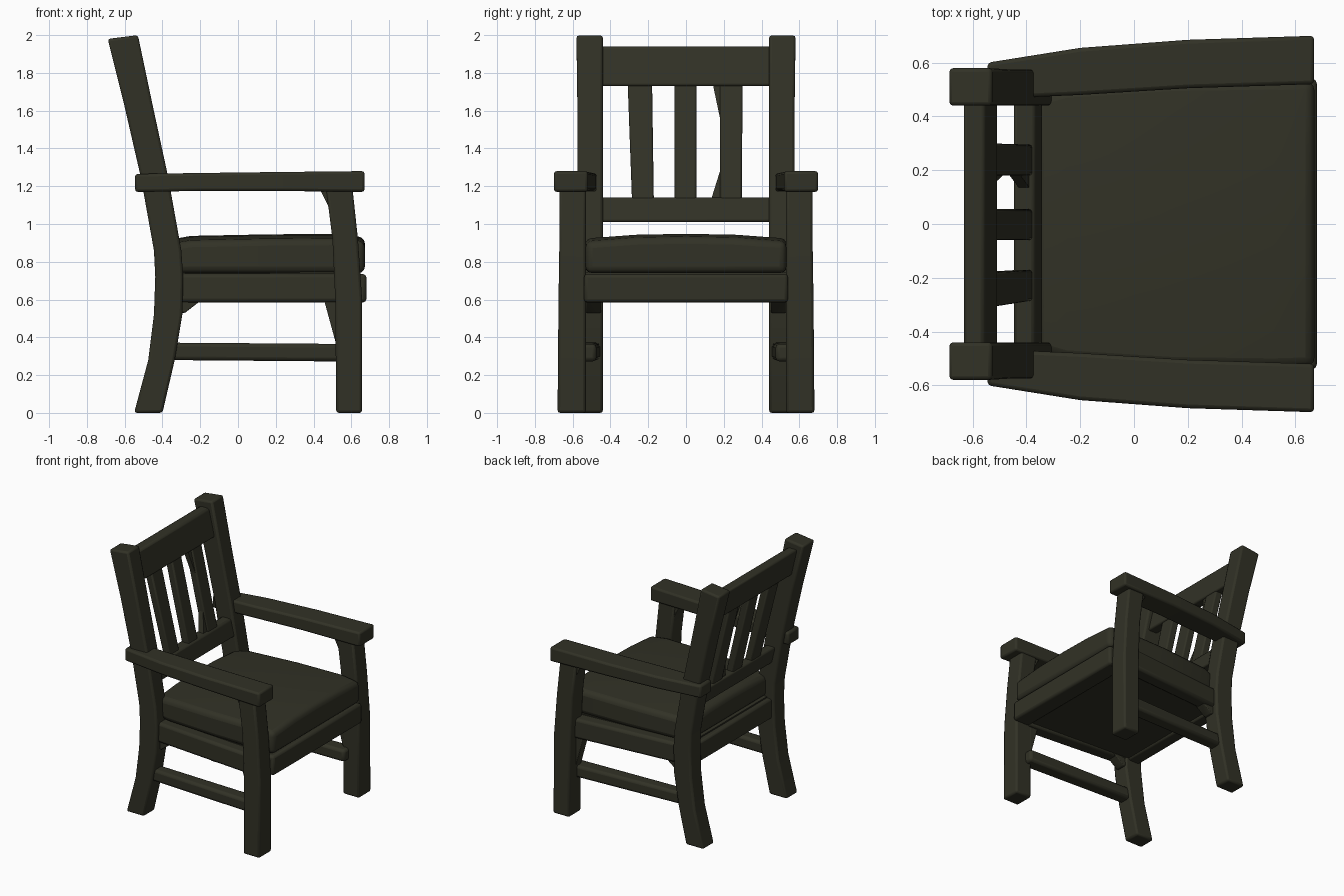
import bpy
import bmesh

if "Cube" in bpy.data.objects:
    bpy.data.objects.remove(bpy.data.objects["Cube"])

wood = bpy.data.materials.new("dark olive wood")
wood.diffuse_color = (0.031, 0.031, 0.019, 1.0)
wood.use_nodes = True
wood.node_tree.nodes["Principled BSDF"].inputs["Base Color"].default_value = wood.diffuse_color


def loft(name, sections, bevel=0.014, segments=2, mirror=False):
    """Skin a closed solid through rings of equal point count."""
    bm = bmesh.new()
    rings = [[bm.verts.new(p) for p in ring] for ring in sections]
    n = len(rings[0])
    for a, b in zip(rings, rings[1:]):
        for i in range(n):
            j = (i + 1) % n
            bm.faces.new((a[i], a[j], b[j], b[i]))
    bm.faces.new(rings[0])
    bm.faces.new(rings[-1])
    bmesh.ops.recalc_face_normals(bm, faces=bm.faces[:])
    mesh = bpy.data.meshes.new(name)
    bm.to_mesh(mesh)
    bm.free()
    mesh.materials.append(wood)
    obj = bpy.data.objects.new(name, mesh)
    bpy.context.collection.objects.link(obj)
    if bevel:
        mod = obj.modifiers.new("soft edges", 'BEVEL')
        mod.width, mod.segments = bevel, segments
        mod.limit_method, mod.angle_limit = 'ANGLE', 0.6
    if mirror:
        mod = obj.modifiers.new("other side", 'MIRROR')
        mod.use_axis = (False, True, False)
    bpy.ops.object.select_all(action='DESELECT')
    obj.select_set(True)
    bpy.context.view_layer.objects.active = obj
    bpy.ops.object.shade_smooth_by_angle(angle=0.7)
    return obj


def post_ring(x0, x1, y0, y1, z0, z1=None):
    z1 = z0 if z1 is None else z1
    return [(x0, y0, z0), (x1, y0, z1), (x1, y1, z1), (x0, y1, z0)]


def beam_ring(x, y0, y1, z0, z1):
    return [(x, y0, z0), (x, y1, z0), (x, y1, z1), (x, y0, z1)]


def across(name, profile, half, **kw):
    """Extrude an x-z profile across the chair's width."""
    return loft(name, [[(x, y, z) for x, z in profile] for y in (-half, half)], **kw)


def back_x(z):
    """Centre line of the leaning back."""
    return -0.44 - 0.233 * (z - 1.27)


# curved back posts and legs
loft("back_post", [
    post_ring(-0.55, -0.40, 0.44, 0.575, 0.0),
    post_ring(-0.475, -0.335, 0.44, 0.575, 0.28),
    post_ring(-0.445, -0.295, 0.44, 0.575, 0.52),
    post_ring(-0.438, -0.29, 0.44, 0.575, 0.72),
    post_ring(-0.445, -0.30, 0.44, 0.575, 0.86),
    post_ring(-0.515, -0.37, 0.44, 0.575, 1.25),
    post_ring(-0.60, -0.45, 0.44, 0.575, 1.62),
    post_ring(-0.69, -0.53, 0.44, 0.58, 1.98, 2.0),
], mirror=True)

# front legs
loft("front_leg", [
    post_ring(0.52, 0.657, 0.53, 0.68, 0.0),
    post_ring(0.515, 0.657, 0.53, 0.675, 0.60),
    post_ring(0.50, 0.635, 0.53, 0.67, 0.92),
    post_ring(0.465, 0.605, 0.53, 0.67, 1.20),
], mirror=True)

# armrests, widening and bowing outwards to the front
loft("armrest", [
    beam_ring(-0.545, 0.465, 0.60, 1.17, 1.265),
    beam_ring(-0.20, 0.48, 0.655, 1.175, 1.27),
    beam_ring(0.20, 0.505, 0.685, 1.175, 1.275),
    beam_ring(0.67, 0.52, 0.70, 1.17, 1.28),
], mirror=True)

# side rails and stretchers
loft("side_rail", [
    beam_ring(-0.36, 0.44, 0.54, 0.585, 0.737),
    beam_ring(0.56, 0.50, 0.62, 0.585, 0.737),
], bevel=0.02, mirror=True)
loft("side_stretcher", [
    beam_ring(-0.40, 0.455, 0.55, 0.28, 0.372),
    beam_ring(0.57, 0.475, 0.59, 0.272, 0.365),
], bevel=0.02, mirror=True)

# small corner braces
for label, pts, ya, yb in (
    ("back_brace", [(-0.32, 0.53), (-0.28, 0.53), (-0.19, 0.60), (-0.32, 0.60)], 0.45, 0.53),
    ("front_brace", [(0.53, 0.35), (0.53, 0.60), (0.455, 0.60), (0.515, 0.38)], 0.53, 0.60),
    ("arm_brace", [(0.50, 1.04), (0.50, 1.19), (0.43, 1.19), (0.475, 1.10)], 0.54, 0.65),
):
    loft(label, [[(x, y, z) for x, z in pts] for y in (ya, yb)], bevel=0.005, mirror=True)

# front and back seat rails, seat board
across("front_rail", [(0.54, 0.585), (0.68, 0.585), (0.68, 0.735), (0.54, 0.735)],
       0.54, bevel=0.018)
across("back_seat_rail", [(-0.42, 0.585), (-0.32, 0.585), (-0.32, 0.735), (-0.42, 0.735)],
       0.46)
loft("seat_board", [
    beam_ring(-0.38, -0.46, 0.46, 0.60, 0.745),
    beam_ring(0.60, -0.535, 0.535, 0.60, 0.745),
], bevel=0)

# crowned cushion


def cushion_ring(x, w, top, base=0.74):
    return [(x, -w, base), (x, w, base), (x, w, top - 0.02), (x, w * 0.5, top),
            (x, 0, top + 0.005), (x, -w * 0.5, top), (x, -w, top - 0.02)]


loft("seat_cushion", [
    cushion_ring(-0.37, 0.47, 0.91),
    cushion_ring(-0.25, 0.505, 0.932),
    cushion_ring(0.15, 0.53, 0.94),
    cushion_ring(0.52, 0.535, 0.943),
    cushion_ring(0.672, 0.53, 0.925),
], bevel=0.035, segments=3)

# leaning back rails
for label, za, zb in (("lower_back_rail", 1.01, 1.14), ("top_back_rail", 1.73, 1.94)):
    a, b, t = back_x(za), back_x(zb), 0.04
    across(label, [(a - t, za), (a + t, za), (b + t, zb), (b - t, zb)], 0.46)

# back slats: (low left, low right, high left, high right) edges
for label, l0, l1, h0, h1 in (("left_slat", -0.285, -0.17, -0.31, -0.18),
                              ("middle_slat", -0.06, 0.055, -0.06, 0.055),
                              ("right_slat", 0.18, 0.295, 0.18, 0.30)):
    loft(label, [post_ring(back_x(z) - 0.03, back_x(z) + 0.03, ya, yb, z)
                 for z, ya, yb in ((1.10, l0, l1), (1.78, h0, h1))], bevel=0.01)

# small wedges where the right slat flares into the rails
for label, z0, z1, w0, w1 in (("slat_foot", 1.12, 1.28, 0.13, 0.18),
                              ("slat_head", 1.56, 1.75, 0.18, 0.14)):
    loft(label, [post_ring(back_x(z) - 0.02, back_x(z) + 0.02, w, 0.20, z)
                 for z, w in ((z0, w0), (z1, w1))], bevel=0)
